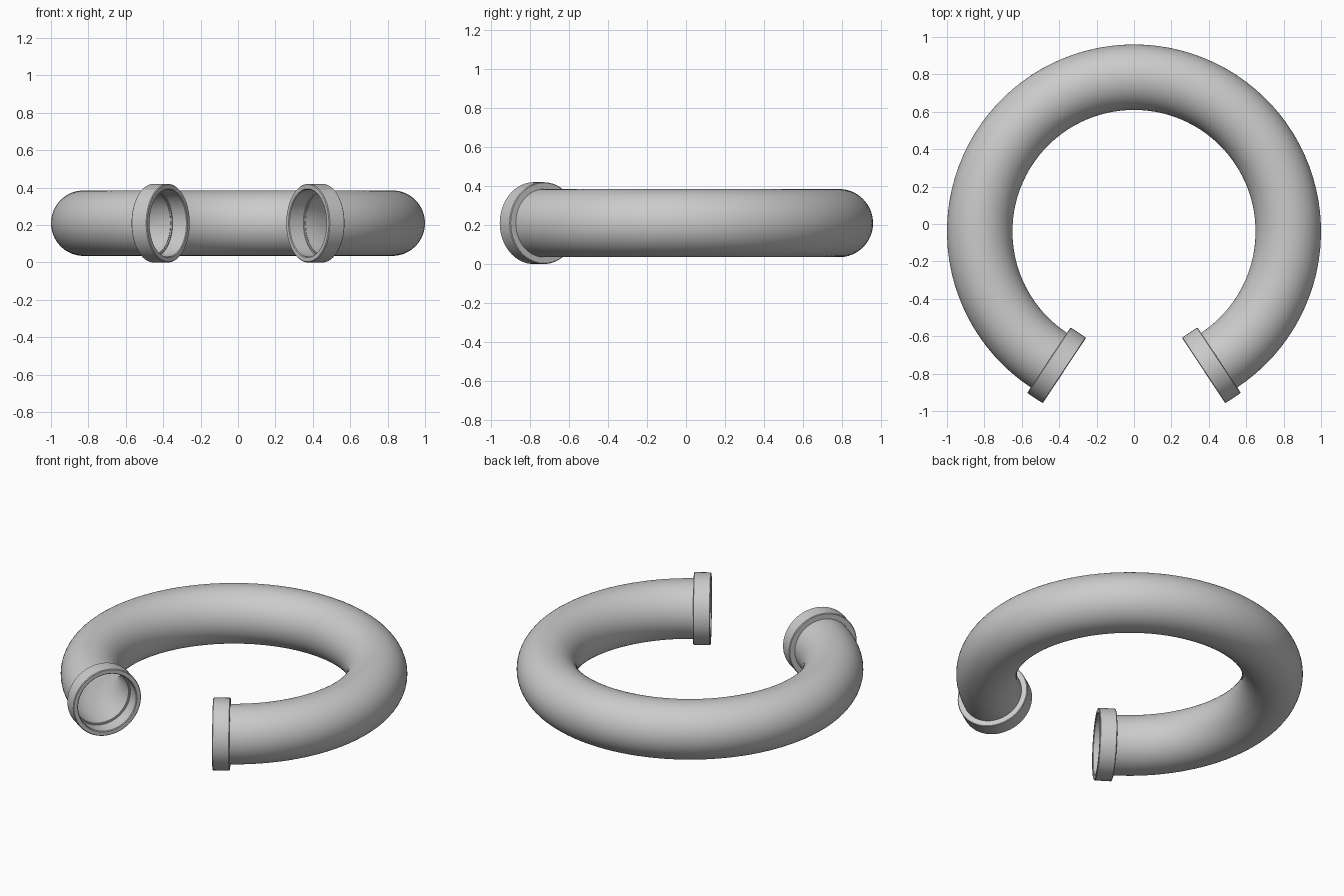
import bpy
from math import sin, cos, radians, tau
from mathutils import Vector

if "Cube" in bpy.data.objects:
    bpy.data.objects.remove(bpy.data.objects["Cube"])

CENTRE = Vector((0, -0.04, 0.21))
RING_R, TUBE_R = 0.825, 0.175
START, END = radians(-56.5), radians(236.5)
UP = Vector((0, 0, 1))
SIDES = 64


def circle(centre, out, r):
    return [centre + r * (cos(tau * i / SIDES) * out + sin(tau * i / SIDES) * UP)
            for i in range(SIDES)]


def loft(name, rings, closed=False):
    """Skin a series of equal rings with quads."""
    verts = [v for ring in rings for v in ring]
    n = len(rings)
    faces = []
    for j in range(n if closed else n - 1):
        a, b = j * SIDES, (j + 1) % n * SIDES
        for i in range(SIDES):
            k = (i + 1) % SIDES
            faces.append((a + i, a + k, b + k, b + i))
    mesh = bpy.data.meshes.new(name)
    mesh.from_pydata(verts, [], faces)
    ob = bpy.data.objects.new(name, mesh)
    bpy.context.collection.objects.link(ob)
    bpy.context.view_layer.objects.active = ob
    ob.select_set(True)
    bpy.ops.object.mode_set(mode='EDIT')
    bpy.ops.mesh.select_all(action='SELECT')
    bpy.ops.mesh.normals_make_consistent(inside=False)
    bpy.ops.object.mode_set(mode='OBJECT')
    bpy.ops.object.shade_smooth_by_angle(angle=radians(30))
    ob.select_set(False)
    return ob


def radial(a):
    return Vector((cos(a), sin(a), 0))


# Curved hollow pipe with a thin wall
STEPS = 80
angles = [START + (END - START) * i / STEPS for i in range(STEPS + 1)]
outer = [circle(CENTRE + RING_R * radial(a), radial(a), TUBE_R) for a in angles]
inner = [circle(CENTRE + RING_R * radial(a), radial(a), TUBE_R - 0.004)
         for a in reversed(angles)]
loft("curved_pipe", outer + inner, closed=True)

# Straight collars at both open ends: (distance along axis, radius)
profile = [(0, 0.174), (0, 0.206), (0.004, 0.21), (0.096, 0.21),
           (0.1, 0.206), (0.1, 0.184), (0.096, 0.18), (0.008, 0.18), (0.008, 0.174)]
for name, a, sign in (("right_collar", START, -1), ("left_collar", END, 1)):
    out = radial(a)
    axis = sign * UP.cross(out)
    base = CENTRE + RING_R * out
    loft(name, [circle(base + d * axis, out, r) for d, r in profile], closed=True)
